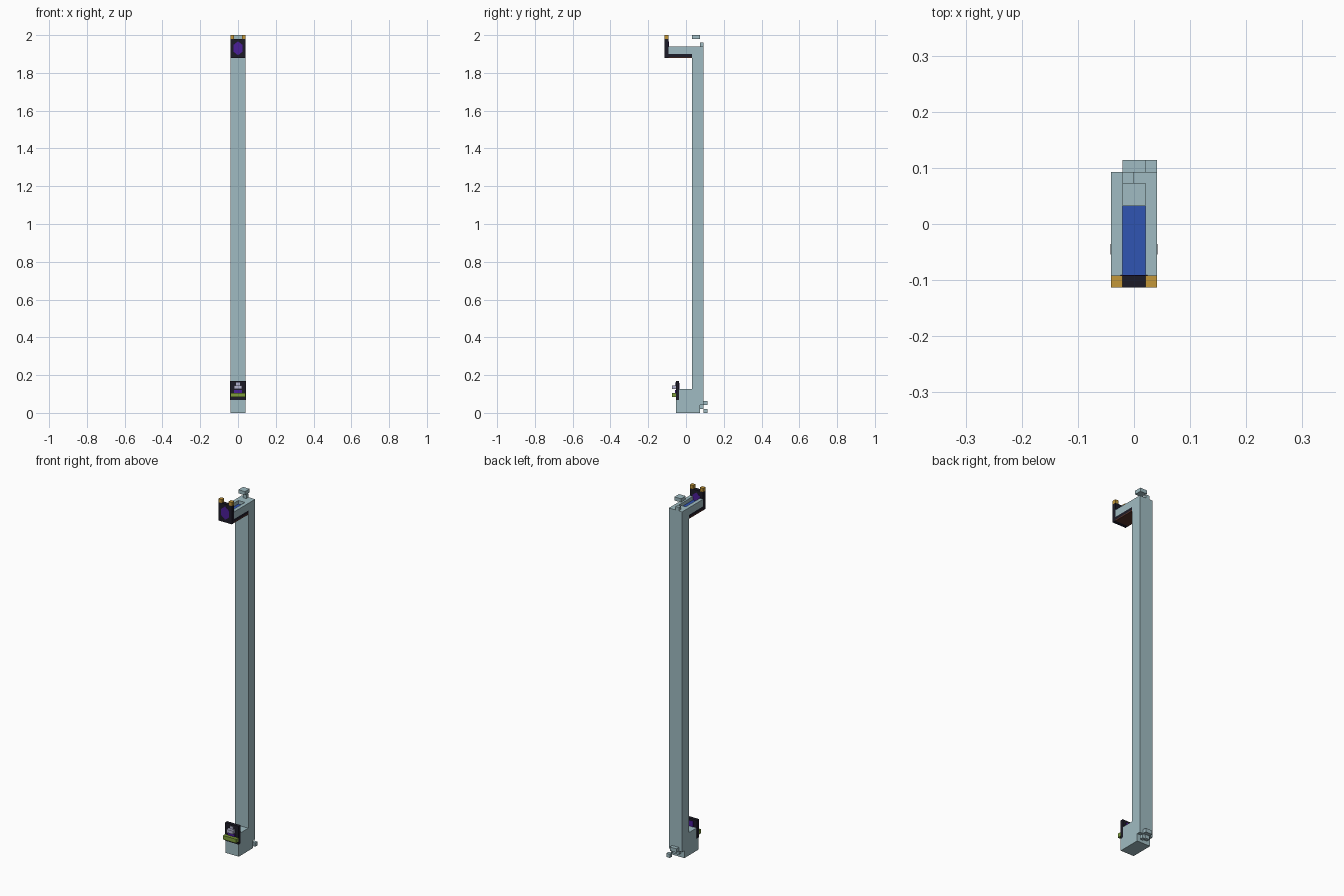
import bpy
import bmesh

if "Cube" in bpy.data.objects:
    bpy.data.objects.remove(bpy.data.objects["Cube"], do_unlink=True)


def material(name, rgb):
    m = bpy.data.materials.new(name)
    m.use_nodes = True
    m.diffuse_color = (*rgb, 1)
    m.node_tree.nodes["Principled BSDF"].inputs["Base Color"].default_value = (*rgb, 1)
    return m


STEEL = material("pale blue steel", (0.35, 0.5, 0.54))
BLACK = material("near black", (0.012, 0.011, 0.02))
PURPLE = material("deep purple", (0.07, 0.013, 0.32))
BLUE = material("channel blue", (0.03, 0.09, 0.45))
GOLD = material("gold", (0.55, 0.31, 0.04))
GREEN = material("leaf green", (0.21, 0.34, 0.045))
BROWN = material("dark brown", (0.1, 0.035, 0.025))
LILAC = material("pale lilac", (0.45, 0.45, 0.62))


def finish(bm, name, mat):
    bmesh.ops.recalc_face_normals(bm, faces=bm.faces)
    mesh = bpy.data.meshes.new(name)
    bm.to_mesh(mesh)
    bm.free()
    mesh.materials.append(mat)
    ob = bpy.data.objects.new(name, mesh)
    bpy.context.collection.objects.link(ob)
    return ob


def box(name, mat, x, y, z):
    """Box between low and high limits on each axis."""
    bm = bmesh.new()
    bmesh.ops.create_cube(bm, size=1)
    for v in bm.verts:
        v.co = [lim[0] if c < 0 else lim[1] for c, lim in zip(v.co, (x, y, z))]
    return finish(bm, name, mat)


def prism(name, mat, profile, axis, low, high):
    """Extrude a profile along x (profile in y, z) or y (profile in x, z)."""
    bm = bmesh.new()
    place = (lambda a, b: (low, a, b)) if axis == "x" else (lambda a, b: (a, low, b))
    face = bm.faces.new([bm.verts.new(place(a, b)) for a, b in profile])
    ext = bmesh.ops.extrude_face_region(bm, geom=[face])
    for v in ext["geom"]:
        if isinstance(v, bmesh.types.BMVert):
            v.co["xy".index(axis)] = high
    return finish(bm, name, mat)


W = 0.041   # half width
H = 0.0205  # half of the inner width
FULL, INNER = (-W, W), (-H, H)

# Tall column with its forward foot and rear notch
prism("column", STEEL,
      [(-0.052, 0), (0.073, 0), (0.073, 0.041), (0.093, 0.041), (0.093, 1.94),
       (0.032, 1.94), (0.032, 0.127), (-0.052, 0.127)], "x", -W, W)

# Rear blocks at the bottom
box("rear_upper_block", STEEL, INNER, (0.093, 0.114), (0.041, 0.062))
box("rear_inner_block", STEEL, INNER, (0.073, 0.093), (0.021, 0.041))
box("rear_corner_block", STEEL, (H, W), (0.093, 0.114), (0, 0.021))

# Blocks above the column
box("top_peg", STEEL, (-H, 0), (0.073, 0.093), (1.94, 1.96))
box("floating_cap", STEEL, INNER, (0.032, 0.073), (1.98, 2))

# Upper arm: side rails, channel and underside
for side, name in ((1, "left"), (-1, "right")):
    xs = sorted((side * H, side * W))
    box(name + "_arm_rail", STEEL, xs, (-0.092, 0.032), (1.9, 1.94))
    box(name + "_gold_tip", GOLD, xs, (-0.113, -0.092), (1.98, 2))
box("arm_channel", BLUE, INNER, (-0.092, 0.032), (1.9, 1.92))
box("arm_underlay", BLACK, FULL, (-0.092, 0.032), (1.885, 1.9))
box("arm_underside", BROWN, FULL, (-0.092, 0.032), (1.878, 1.885))

# Upper front plate with an emblem on both faces
box("upper_plate", BLACK, FULL, (-0.113, -0.092), (1.878, 1.98))
emblem = [(0, 1.893), (0.024, 1.912), (0.024, 1.948), (0, 1.967),
          (-0.024, 1.948), (-0.024, 1.912)]
prism("front_emblem", PURPLE, emblem, "y", -0.1135, -0.112)
prism("back_emblem", PURPLE, emblem, "y", -0.093, -0.091)

# Lower plate on the foot, with shelf and ornament
box("lower_plate", BLACK, (-W - 0.0005, W + 0.0005), (-0.054, -0.036), (0.068, 0.17))
box("green_shelf", GREEN, FULL, (-0.074, -0.054), (0.083, 0.105))
box("purple_strip", PURPLE, INNER, (-0.058, -0.054), (0.106, 0.122))
box("ornament_base", LILAC, INNER, (-0.074, -0.054), (0.127, 0.145))
box("ornament_tip", LILAC, (-0.01, 0.01), (-0.058, -0.054), (0.145, 0.16))
box("back_panel", PURPLE, INNER, (-0.036, -0.034), (0.127, 0.158))
